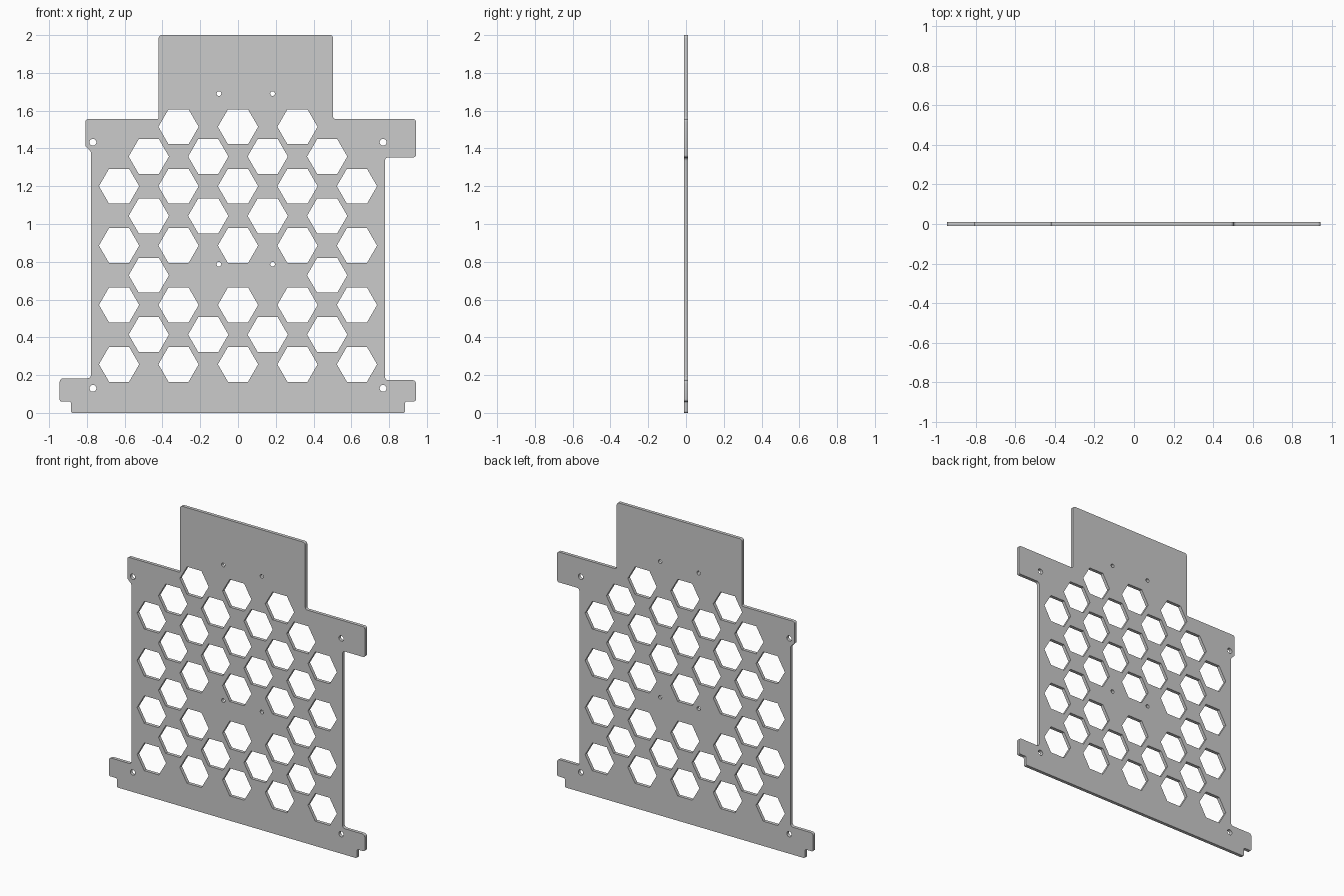
import bpy, bmesh
from math import sin, cos, pi, tan
from mathutils import Vector, Matrix

if "Cube" in bpy.data.objects:
    bpy.data.objects.remove(bpy.data.objects["Cube"])

THICK = 0.022


def fillet(corners, steps=5):
    """Round every (x, z, radius) corner of a closed outline with a tangent arc."""
    out, n = [], len(corners)
    for i, (x, z, r) in enumerate(corners):
        p = Vector((x, z))
        a = (Vector(corners[i - 1][:2]) - p).normalized()
        b = (Vector(corners[(i + 1) % n][:2]) - p).normalized()
        half = a.angle(b) / 2
        centre = p + (a + b).normalized() * (r / sin(half))
        va, vb = p + a * (r / tan(half)) - centre, p + b * (r / tan(half)) - centre
        sweep = pi - 2 * half
        for k in range(steps + 1):
            t = k / steps
            out.append(centre + (va * sin((1 - t) * sweep) + vb * sin(t * sweep)) / sin(sweep))
    return out


def ring(x, z, r, sides):
    return [(x + r * cos(2 * pi * k / sides), z + r * sin(2 * pi * k / sides)) for k in range(sides)]


# Plate outline with tabs and raised top panel
loops = [fillet([
    (-0.885, 0.0, 0.01), (0.885, 0.0, 0.01), (0.885, 0.06, 0.008), (0.942, 0.06, 0.012),
    (0.942, 0.173, 0.018), (0.778, 0.173, 0.018), (0.778, 1.353, 0.018), (0.942, 1.353, 0.012),
    (0.942, 1.555, 0.014), (0.503, 1.555, 0.014), (0.503, 2.0, 0.016), (-0.420, 2.0, 0.016),
    (-0.420, 1.555, 0.008), (-0.808, 1.555, 0.014), (-0.808, 1.412, 0.018), (-0.778, 1.382, 0.018),
    (-0.778, 0.183, 0.018), (-0.944, 0.183, 0.018), (-0.944, 0.06, 0.01), (-0.885, 0.06, 0.008)])]

# Staggered hexagon cut-outs: half-pitch column positions per row
even, odd = (-4, -2, 0, 2, 4), (-3, -1, 1, 3)
rows = [even, odd, even, (-3, 3), even, odd, even, odd, (-2, 0, 2)]
for j, row in enumerate(rows):
    loops += [ring(c * 0.1574, 0.257 + j * 0.1572, 0.1065, 6) for c in row]

# Corner mounting holes and small paired holes
loops += [ring(x, z, 0.018, 24) for x in (-0.768, 0.768) for z in (0.13, 1.433)]
loops += [ring(x, z, 0.0125, 20) for x in (-0.101, 0.183) for z in (0.787, 1.69)]

# Filled, extruded profile
curve = bpy.data.curves.new("plate_profile", 'CURVE')
curve.dimensions = '2D'
curve.fill_mode = 'BOTH'
curve.extrude = THICK / 2
for pts in loops:
    s = curve.splines.new('POLY')
    s.points.add(len(pts) - 1)
    for sp, p in zip(s.points, pts):
        sp.co = (p[0], p[1], 0, 1)
    s.use_cyclic_u = True
helper = bpy.data.objects.new("plate_profile", curve)
bpy.context.collection.objects.link(helper)
deps = bpy.context.evaluated_depsgraph_get()
mesh = bpy.data.meshes.new_from_object(helper.evaluated_get(deps))
bpy.data.objects.remove(helper)

# Stand the plate upright and weld caps to walls
bm = bmesh.new()
bm.from_mesh(mesh)
bmesh.ops.remove_doubles(bm, verts=bm.verts, dist=1e-5)
bmesh.ops.transform(bm, matrix=Matrix.Rotation(pi / 2, 4, 'X'), verts=bm.verts)
bmesh.ops.recalc_face_normals(bm, faces=bm.faces)
bm.to_mesh(mesh)
bm.free()
plate = bpy.data.objects.new("perforated_plate", mesh)
bpy.context.collection.objects.link(plate)
bpy.context.view_layer.objects.active = plate
plate.select_set(True)
bpy.ops.object.shade_smooth_by_angle()
